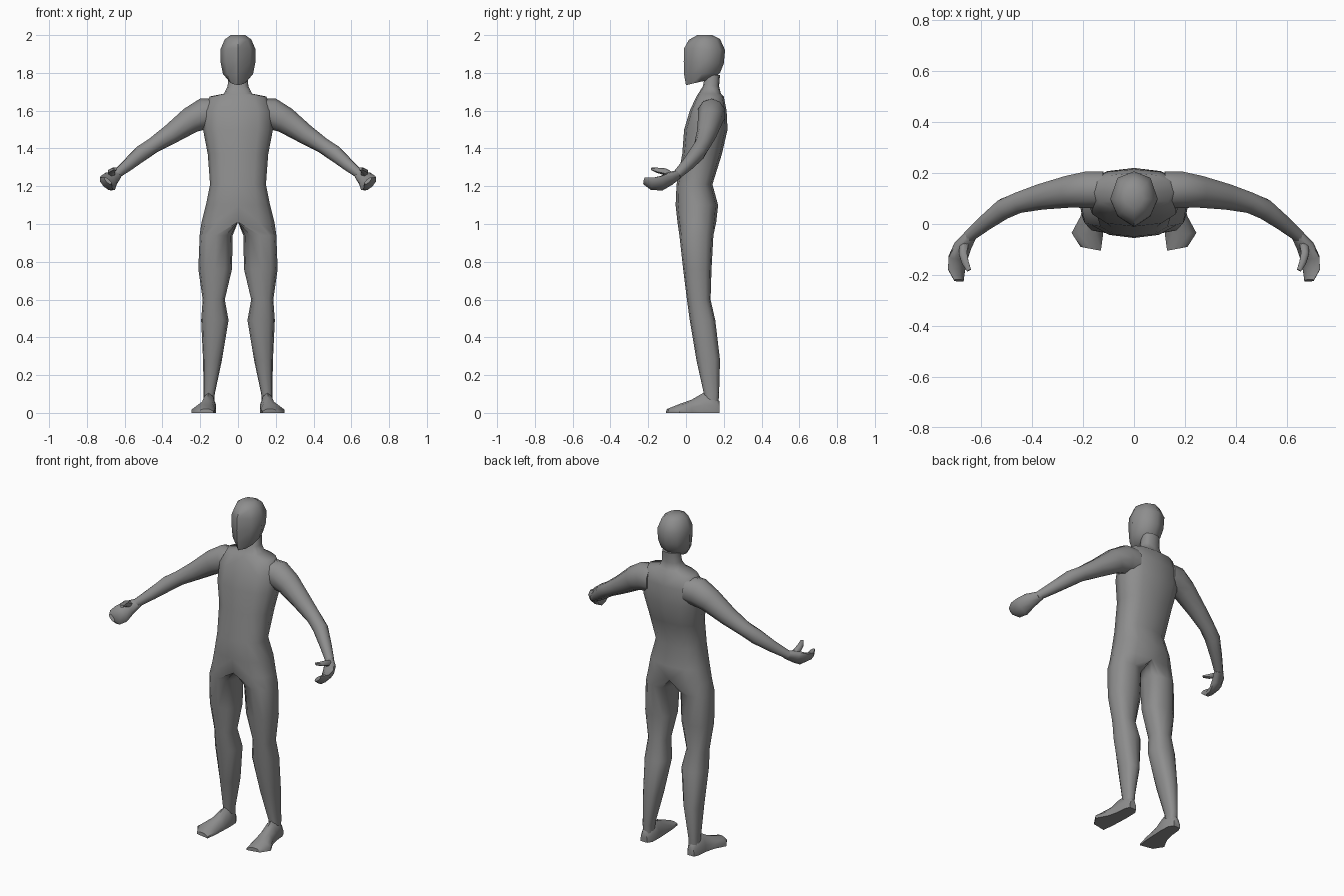
import bpy
import bmesh
from math import cos, sin, tau, pi, copysign
from mathutils import Vector

cube = bpy.data.objects.get("Cube")
if cube:
    bpy.data.objects.remove(cube, do_unlink=True)

GREY = (0.27, 0.27, 0.27, 1)
grey = bpy.data.materials.new("plain grey")
grey.use_nodes = True
grey.diffuse_color = GREY
grey.node_tree.nodes["Principled BSDF"].inputs["Base Color"].default_value = GREY


def loft(name, rings, mirror=True, angle=60, open_middle=False):
    """Skin a list of equal-length point rings and cap both ends."""
    bm = bmesh.new()
    loops = [[bm.verts.new(p) for p in ring] for ring in rings]
    n = len(loops[0])
    for a, b in zip(loops, loops[1:]):
        for i in range(n):
            j = (i + 1) % n
            bm.faces.new((a[i], a[j], b[j], b[i]))
    bm.faces.new(loops[0])
    bm.faces.new(loops[-1])
    bmesh.ops.recalc_face_normals(bm, faces=bm.faces)
    if open_middle:
        inner = [f for f in bm.faces if all(abs(v.co.x) < 1e-4 for v in f.verts)]
        bmesh.ops.delete(bm, geom=inner, context='FACES')
    mesh = bpy.data.meshes.new(name)
    bm.to_mesh(mesh)
    bm.free()
    mesh.materials.append(grey)
    obj = bpy.data.objects.new(name, mesh)
    bpy.context.collection.objects.link(obj)
    bpy.ops.object.select_all(action='DESELECT')
    obj.select_set(True)
    bpy.context.view_layer.objects.active = obj
    bpy.ops.object.shade_smooth_by_angle(angle=angle * pi / 180)
    if mirror:
        mod = obj.modifiers.new("mirror", 'MIRROR')
        mod.use_clip = True
        mod.merge_threshold = 0.001
    return obj


def tube(name, path, wide=Vector((0, 0, 1)), sides=10):
    """Loft ellipses along a path of (x, y, z, wide radius, thin radius)."""
    pts = [Vector(p[:3]) for p in path]
    rings = []
    for k, p in enumerate(path):
        along = (pts[min(k + 1, len(pts) - 1)] - pts[max(k - 1, 0)]).normalized()
        u = (wide - along * wide.dot(along)).normalized()
        v = along.cross(u)
        rings.append([pts[k] + u * p[3] * cos(tau * i / sides)
                      + v * p[4] * sin(tau * i / sides) for i in range(sides)])
    return loft(name, rings)


def soft(v, power=0.8):
    return copysign(abs(v) ** power, v)


def body_ring(z, inner, outer, front, back):
    """Half a torso where inner is 0, a whole leg section otherwise."""
    cy, ry = (front + back) / 2, (back - front) / 2
    cx = (inner + outer) / 2 if inner else 0
    ring = []
    for i in range(12):
        a = tau * i / 12 - pi / 2
        c = cos(a) if abs(cos(a)) > 1e-6 else 0
        x = cx + (outer - cx) * soft(c)
        ring.append((x if inner else max(x, 0), cy + ry * soft(sin(a)), z))
    return ring


# Neck, torso and legs in one skin: height, inner x, outer x, front y, back y
BODY = [
    (1.79, 0, .05, .10, .18), (1.73, 0, .055, .09, .175),
    (1.69, 0, .075, .065, .185), (1.675, 0, .15, .055, .20),
    (1.60, 0, .185, .02, .215), (1.50, 0, .185, -.01, .22),
    (1.37, 0, .16, -.02, .19), (1.21, 0, .148, -.05, .14),
    (1.10, 0, .17, -.055, .17), (1.01, 0, .193, -.045, .16),
    (.94, .028, .203, -.035, .145), (.76, .032, .21, -.015, .135),
    (.60, .07, .187, .005, .13), (.49, .05, .195, .02, .155),
    (.28, .085, .185, .055, .18), (.10, .123, .182, .095, .175),
    (.03, .125, .182, .10, .17),
]
loft("body", [body_ring(*r) for r in BODY], open_middle=True)


# Head: front height, back height, half width, front y, back y
HEAD = [
    (1.735, 1.77, .045, 0, .15), (1.79, 1.80, .08, -.01, .18),
    (1.86, 1.85, .092, -.012, .20), (1.93, 1.92, .093, -.01, .207),
    (1.975, 1.98, .07, .015, .18), (2, 2, .038, .06, .14),
]
OVAL = [(0, 0), (.7, .2), (1, .5), (.7, .88), (0, 1), (-.7, .88), (-1, .5), (-.7, .2)]
loft("head", [[(x * w, f + (b - f) * t, zf + (zb - zf) * t) for x, t in OVAL]
              for zf, zb, w, f, b in HEAD], mirror=False, angle=50)

# Arms from inside the shoulder to the wrist
tube("arm", [
    (.12, .135, 1.585, .08, .075), (.18, .135, 1.583, .083, .075),
    (.25, .128, 1.55, .07, .066), (.36, .108, 1.473, .053, .053),
    (.45, .085, 1.415, .042, .043), (.51, .06, 1.375, .044, .042),
    (.58, .008, 1.315, .034, .033), (.65, -.05, 1.258, .024, .024),
])

# Curled hand and thumb
tube("hand", [
    (.635, -.035, 1.265, .024, .022), (.672, -.085, 1.24, .043, .028),
    (.69, -.13, 1.216, .053, .024), (.697, -.18, 1.212, .047, .02),
    (.688, -.222, 1.228, .026, .01),
], wide=Vector((.7, 0, .7)), sides=8)
tube("thumb", [
    (.665, -.065, 1.25, .02, .02), (.672, -.115, 1.278, .018, .018),
    (.663, -.15, 1.284, .014, .016), (.648, -.182, 1.292, .008, .01),
], sides=6)

# Feet: y, inner x, outer x, height, skew of the outer side
FOOT = [
    (.178, .135, .178, .06, 0), (.15, .118, .19, .10, 0),
    (.09, .116, .195, .105, 0), (.03, .118, .21, .07, 0),
    (-.045, .122, .245, .045, .01), (-.105, .13, .21, .022, .015),
]
SOLE = [(0, 0), (1, 0), (1, .4), (.78, .85), (.5, 1), (.22, .85), (0, .4)]
loft("foot", [[(a + (b - a) * s, y + skew * s, h * t) for s, t in SOLE]
              for y, a, b, h, skew in FOOT], angle=50)
